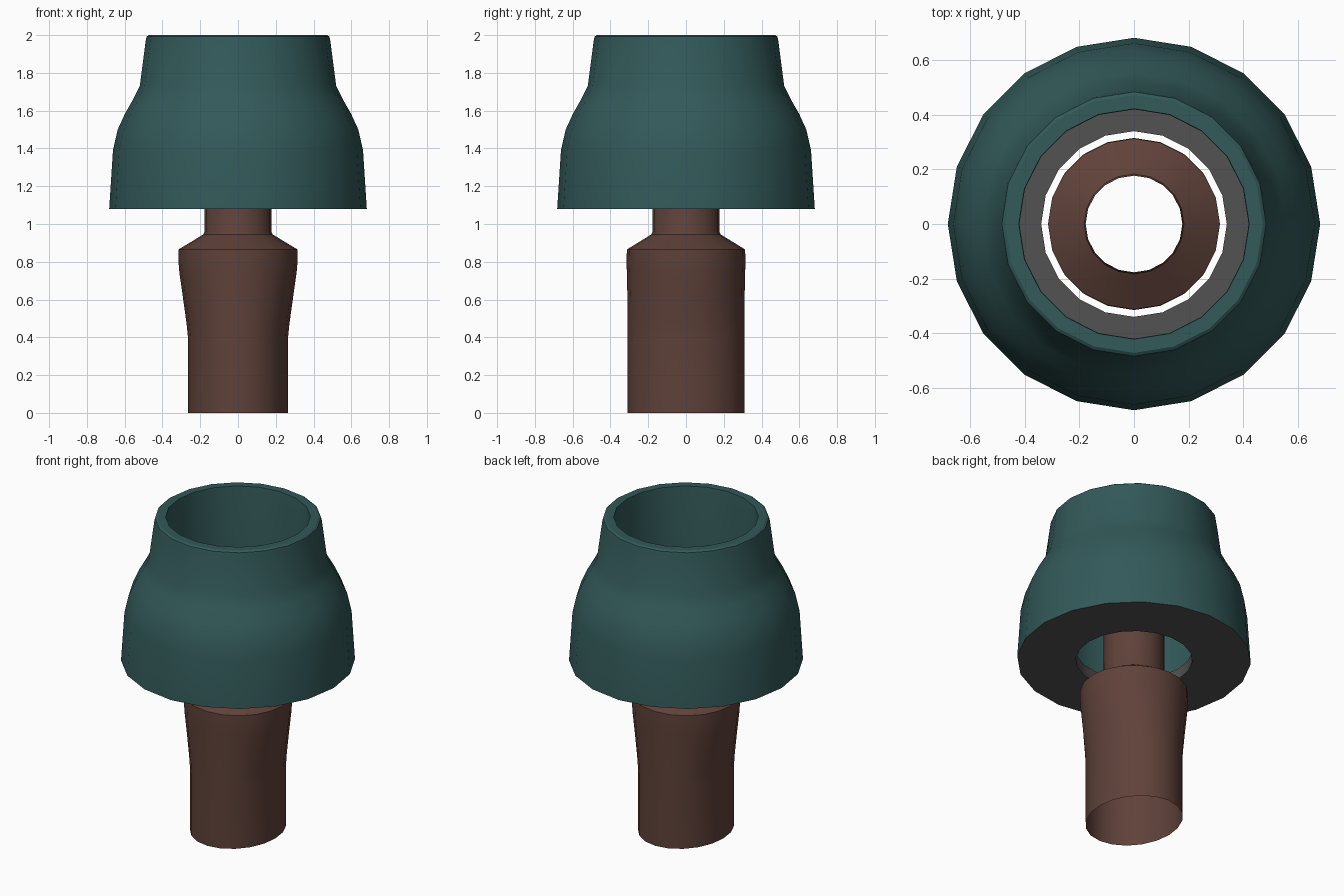
import bpy, math

if "Cube" in bpy.data.objects:
    bpy.data.objects.remove(bpy.data.objects["Cube"])

SEGMENTS = 20


def material(name, rgb):
    m = bpy.data.materials.new(name)
    m.diffuse_color = (*rgb, 1.0)
    m.use_nodes = True
    m.node_tree.nodes["Principled BSDF"].inputs["Base Color"].default_value = m.diffuse_color
    return m


def lathe(name, profile, mat):
    """Open surface from (x radius, y radius, height) rings, listed so faces point outward."""
    verts, faces = [], []
    for rx, ry, z in profile:
        for i in range(SEGMENTS):
            a = 2 * math.pi * i / SEGMENTS
            verts.append((rx * math.cos(a), ry * math.sin(a), z))
    for r in range(len(profile) - 1):
        for i in range(SEGMENTS):
            j = (i + 1) % SEGMENTS
            a, b = r * SEGMENTS, (r + 1) * SEGMENTS
            faces.append((a + i, a + j, b + j, b + i))
    mesh = bpy.data.meshes.new(name)
    mesh.from_pydata(verts, [], faces)
    mesh.materials.append(mat)
    obj = bpy.data.objects.new(name, mesh)
    bpy.context.collection.objects.link(obj)
    bpy.ops.object.select_all(action='DESELECT')
    obj.select_set(True)
    bpy.context.view_layer.objects.active = obj
    bpy.ops.object.shade_smooth_by_angle(angle=math.radians(30))
    return obj


def round_profile(points):
    return [(r, r, z) for r, z in points]


teal = material("dark teal", (0.033, 0.100, 0.100))
brown = material("dark brown", (0.115, 0.054, 0.042))
grey = material("grey", (0.085, 0.085, 0.085))

# Handle: oval tube that swells to a round shoulder, with an open neck
lathe("handle", [
    (0.265, 0.31, 0.0), (0.265, 0.31, 0.40), (0.272, 0.31, 0.47),
    (0.290, 0.31, 0.60), (0.310, 0.313, 0.74), (0.315, 0.315, 0.80),
    (0.315, 0.313, 0.865), (0.183, 0.183, 0.945),
], brown)
lathe("neck", round_profile([(0.183, 0.945), (0.177, 0.96), (0.177, 1.30)]), brown)

# Shade: bell outside, softened rim, straight bore inside
lathe("shade", round_profile([
    (0.682, 1.08), (0.662, 1.39), (0.637, 1.50), (0.598, 1.585),
    (0.555, 1.66), (0.520, 1.73), (0.488, 1.975), (0.484, 1.992),
    (0.472, 2.0), (0.422, 2.0), (0.42, 1.99), (0.42, 1.15),
]), teal)

# Base ring: closes the underside of the shade around a central hole
lathe("base_ring", round_profile([
    (0.42, 1.15), (0.34, 1.15), (0.34, 1.08), (0.682, 1.08),
]), grey)
